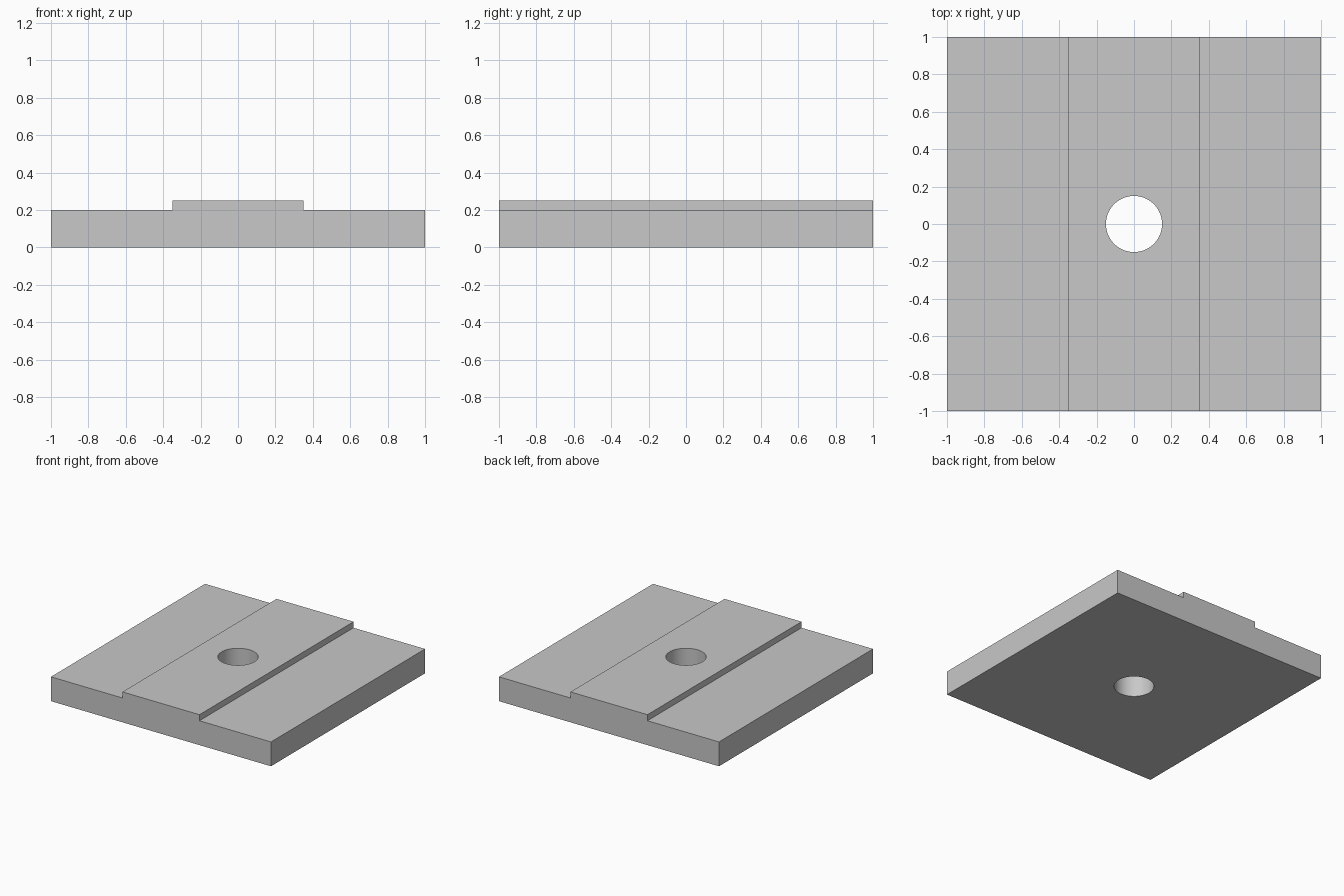
import bpy
import bmesh

cube = bpy.data.objects.get("Cube")
if cube:
    bpy.data.objects.remove(cube, do_unlink=True)

HALF, RIB, BASE_TOP, RIB_TOP, HOLE = 1.0, 0.35, 0.2, 0.25, 0.15

# Plain grey material
grey = bpy.data.materials.new("light_grey")
grey.use_nodes = True
colour = (0.58, 0.58, 0.58, 1)
grey.diffuse_color = colour
grey.node_tree.nodes["Principled BSDF"].inputs["Base Color"].default_value = colour

# Plate with raised centre strip: stepped profile extruded front to back
right_side = [(HALF, 0), (HALF, BASE_TOP), (RIB, BASE_TOP), (RIB, RIB_TOP)]
profile = right_side + [(-x, z) for x, z in reversed(right_side)]
bm = bmesh.new()
face = bm.faces.new([bm.verts.new((x, -HALF, z)) for x, z in profile])
extruded = bmesh.ops.extrude_face_region(bm, geom=[face])["geom"]
moved = [v for v in extruded if isinstance(v, bmesh.types.BMVert)]
bmesh.ops.translate(bm, verts=moved, vec=(0, 2 * HALF, 0))
bmesh.ops.recalc_face_normals(bm, faces=bm.faces)
mesh = bpy.data.meshes.new("stepped_plate")
bm.to_mesh(mesh)
bm.free()
mesh.materials.append(grey)
plate = bpy.data.objects.new("stepped_plate", mesh)
bpy.context.collection.objects.link(plate)

# Round through hole in the middle
bpy.ops.mesh.primitive_cylinder_add(vertices=64, radius=HOLE, depth=1)
cutter = bpy.context.object
cutter.name = "hole_cutter"
cutter.hide_render = True
cutter.data.materials.append(grey)
hole = plate.modifiers.new("centre_hole", "BOOLEAN")
hole.operation = "DIFFERENCE"
hole.solver = "EXACT"
hole.object = cutter

# Apply the cut, then smooth only the hole wall
bpy.ops.object.select_all(action="DESELECT")
plate.select_set(True)
bpy.context.view_layer.objects.active = plate
bpy.ops.object.modifier_apply(modifier=hole.name)
bpy.data.objects.remove(cutter, do_unlink=True)
bpy.ops.object.shade_smooth_by_angle()
